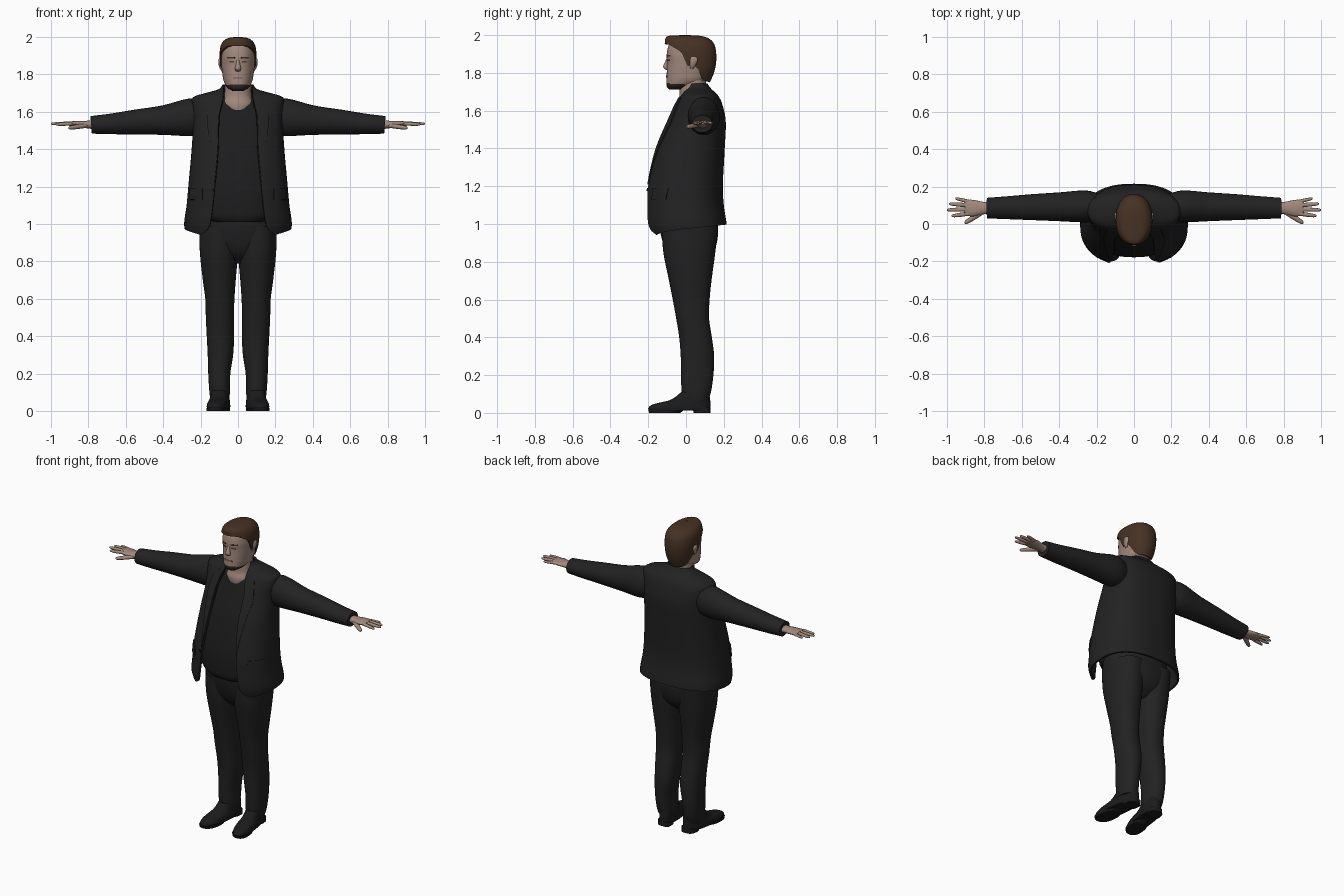
import bpy, bmesh
from math import sin, cos, asin, pi, copysign
from mathutils import Vector

cube = bpy.data.objects.get("Cube")
if cube:
    bpy.data.objects.remove(cube, do_unlink=True)


def material(name, *rgb):
    m = bpy.data.materials.new(name)
    m.use_nodes = True
    m.diffuse_color = (*rgb, 1)
    for node in m.node_tree.nodes:
        if node.type == 'BSDF_PRINCIPLED':
            node.inputs["Base Color"].default_value = (*rgb, 1)
            node.inputs["Roughness"].default_value = 0.8
    return m


suit = material("suit black", .016, .016, .016)
shirt_mat = material("shirt black", .012, .012, .013)
leather = material("shoe leather", .011, .011, .012)
skin = material("skin", .36, .25, .205)
hair_mat = material("brown hair", .062, .031, .017)
beard = material("dark beard", .03, .02, .016)
lip = material("lips", .25, .15, .125)
eye_mat = material("eyes", .07, .055, .05)


def interp(rows, t):
    """Smooth curve through rows keyed by their first value."""
    t = min(max(t, rows[0][0]), rows[-1][0])
    i = 0
    while i < len(rows) - 2 and t > rows[i + 1][0]:
        i += 1
    a, b = rows[i], rows[i + 1]
    before, after = rows[max(i - 1, 0)], rows[min(i + 2, len(rows) - 1)]
    h = b[0] - a[0]
    s = (t - a[0]) / h
    out = []
    for k in range(1, len(a)):
        ma = (b[k] - before[k]) / (b[0] - before[0]) * h
        mb = (after[k] - a[k]) / (after[0] - a[0]) * h
        d = b[k] - a[k]
        out.append(a[k] + s * (ma + s * (3 * d - 2 * ma - mb + s * (ma + mb - 2 * d))))
    return out


class Profile:
    """Upright body with rounded sections; rows are z, half width, front y, back y, centre x."""

    def __init__(self, rows, power=2.4, splay=0):
        self.rows, self.power, self.splay = rows, power, splay
        self.low, self.high = rows[0][0], rows[-1][0]

    def point(self, angle, z, off=0):
        w, front, back, cx = interp(self.rows, z)
        e = 2 / self.power
        s, c = sin(angle), cos(angle)
        x = (w + off) * copysign(abs(s) ** e, s)
        y = (front + back) / 2 - ((back - front) / 2 + off) * copysign(abs(c) ** e, c)
        return Vector((cx + x - self.splay * y, y, z))

    def angle(self, x, z):
        r = min(1, abs(x) / interp(self.rows, z)[0])
        return copysign(asin(r ** (self.power / 2)), x)


def build(name, verts, faces, mats, rule=None, closed=True, thick=0, mirror=False):
    for side in ((1, -1) if mirror else (1,)):
        label = name if not mirror else ("left_" if side > 0 else "right_") + name
        me = bpy.data.meshes.new(label)
        me.from_pydata([(v[0] * side, v[1], v[2]) for v in verts], [],
                       [f[::side] for f in faces])
        if closed:
            bm = bmesh.new()
            bm.from_mesh(me)
            bmesh.ops.recalc_face_normals(bm, faces=bm.faces)
            bm.to_mesh(me)
            bm.free()
        for m in mats:
            me.materials.append(m)
        if rule:
            for p in me.polygons:
                p.material_index = rule(p.center)
        ob = bpy.data.objects.new(label, me)
        bpy.context.collection.objects.link(ob)
        bpy.ops.object.select_all(action='DESELECT')
        ob.select_set(True)
        bpy.context.view_layer.objects.active = ob
        if thick:
            mod = ob.modifiers.new("cloth", 'SOLIDIFY')
            mod.thickness, mod.offset = thick, -1
            bpy.ops.object.modifier_apply(modifier=mod.name)
        bpy.ops.object.shade_smooth_by_angle(angle=0.8)


def surface(name, f, nu, nv, mats, ring=True, caps=True, **kw):
    """Grid over u, v in 0..1, joined round u when ring is set."""
    cols = nu if ring else nu + 1
    verts = [f(i / nu, j / nv) for j in range(nv + 1) for i in range(cols)]
    faces = []
    for j in range(nv):
        for i in range(nu):
            a, b = j * cols + i, j * cols + (i + 1) % cols
            faces.append([a, b, b + cols, a + cols])
    if ring and caps:
        faces += [list(range(cols))[::-1], list(range(nv * cols, (nv + 1) * cols))]
    build(name, verts, faces, mats, closed=ring and caps, **kw)


def loft(name, p, mats, nv=24, nu=40, **kw):
    span = p.high - p.low
    surface(name, lambda u, v: p.point(2 * pi * u, p.low + span * v), nu, nv, mats, **kw)


def plate(name, p, x0, x1, z0, z1, mat, off=.004, **kw):
    """Thin patch lying on a profile between two x limits."""
    def f(u, v):
        z = z0 + (z1 - z0) * v
        return p.point(p.angle(x0(z) + (x1(z) - x0(z)) * u, z), z, off)
    surface(name, f, 10, 10, [mat], ring=False, thick=.006, **kw)


def tube(name, rows, mat, nu=20, nv=20, mirror=True):
    """Tapered limb; rows are x, y, z, side radius, upper radius."""
    keyed = [(i, *r) for i, r in enumerate(rows)]
    d = (Vector(rows[-1][:3]) - Vector(rows[0][:3])).normalized()
    side = d.cross(Vector((0, 1, 0) if abs(d.z) > .7 else (0, 0, 1))).normalized()
    up = side.cross(d)

    def f(u, v):
        x, y, z, rs, ru = interp(keyed, v * (len(rows) - 1))
        return Vector((x, y, z)) + side * (rs * cos(2 * pi * u)) + up * (ru * sin(2 * pi * u))
    surface(name, f, nu, nv, [mat], mirror=mirror)


def flat(value):
    return lambda z: value


# Trousers: hips and two legs
loft("trouser_hips", Profile([(.79, .05, -.04, .09, 0), (.85, .15, -.1, .145, 0),
     (.95, .205, -.135, .17, 0), (1.06, .2, -.15, .16, 0)]), [suit])
loft("trouser_leg", Profile([(.065, .05, -.008, .115, .097), (.1, .055, -.022, .13, .098),
     (.2, .059, -.026, .145, .1), (.3, .068, -.028, .149, .094), (.4, .073, -.036, .137, .094),
     (.5, .075, -.052, .122, .097), (.6, .078, -.07, .125, .097), (.7, .088, -.09, .135, .1),
     (.85, .102, -.12, .155, .102), (.99, .104, -.13, .17, .103)], 2.2), [suit], nv=40, mirror=True)

# Shoes with sole and heel
loft("shoe", Profile([(.012, .055, -.195, .125, .1), (.025, .058, -.2, .13, .1),
     (.045, .055, -.175, .13, .1), (.068, .05, -.085, .128, .1), (.11, .046, -.025, .122, .1)],
     2.4, .12), [leather], mirror=True)
loft("shoe_sole", Profile([(0, .052, -.195, -.03, .1), (.016, .055, -.2, -.01, .1)], 2.4, .12),
     [leather], nv=1, mirror=True)
loft("shoe_heel", Profile([(0, .045, .04, .13, .1), (.03, .045, .035, .13, .1)], 3, .12),
     [leather], nv=1, mirror=True)

# Shirt under the jacket
loft("shirt", Profile([(1.012, .17, -.16, .15, 0), (1.04, .205, -.176, .15, 0),
     (1.2, .22, -.172, .15, 0), (1.4, .21, -.125, .17, 0), (1.55, .19, -.066, .17, 0),
     (1.62, .15, -.04, .16, 0), (1.66, .1, -.025, .13, 0), (1.7, .076, -.01, .11, 0)]),
     [shirt_mat], nv=40)

# Open jacket with rounded front corners
jacket = Profile([(.94, .278, -.205, .217, 0), (1, .288, -.22, .215, 0), (1.1, .275, -.222, .2, 0),
    (1.2, .266, -.215, .195, 0), (1.4, .248, -.165, .205, 0), (1.55, .24, -.1, .21, 0),
    (1.64, .247, -.055, .19, 0), (1.68, .238, -.03, .17, 0), (1.7, .175, -.015, .15, 0),
    (1.72, .105, 0, .13, 0), (1.745, .082, 0, .112, 0)])
OPENING = [(.94, .205), (.96, .172), (1, .15), (1.2, .125), (1.4, .106), (1.58, .1),
           (1.66, .082), (1.72, .078), (1.745, .076)]


def opening(z):
    return interp(OPENING, z)[0]


def jacket_point(u, v):
    hem = .942 + .055 * sin(pi * u)
    z = hem + (jacket.high - hem) * (1 - (1 - v) ** 1.5)
    start = jacket.angle(opening(z), z)
    return jacket.point(start + (2 * pi - 2 * start) * u, z)


surface("jacket", jacket_point, 64, 60, [suit], ring=False, thick=.012)
plate("lapel", jacket, opening, lambda z: opening(z) + .058 * min(1, (z - 1.2) / .33),
      1.21, 1.67, suit, .007, mirror=True)
plate("pocket_flap", jacket, flat(.19), flat(.255), 1.13, 1.19, suit, .005, mirror=True)
plate("jacket_button", jacket, flat(-.143), flat(-.128), 1.175, 1.19, leather, .006)

# Sleeves
tube("sleeve", [(.18, .09, 1.575, .07, .09), (.26, .094, 1.57, .085, .1),
     (.4, .092, 1.555, .077, .079), (.55, .09, 1.545, .069, .066), (.68, .087, 1.535, .061, .055),
     (.785, .085, 1.53, .055, .047)], suit, nu=28, nv=30)

# Hands
tube("palm", [(.76, .085, 1.53, .03, .024), (.81, .085, 1.532, .034, .02),
     (.86, .085, 1.535, .044, .016), (.905, .087, 1.537, .042, .011)], skin)


def finger(name, base, tip, r):
    a, b = Vector(base), Vector(tip)
    rows = [(*a.lerp(b, t), r * k, r * k * .9) for t, k in ((0, 1), (.5, 1), (.9, .75), (1, .3))]
    tube(name, rows, skin, nu=10, nv=10)


finger("index_finger", (.885, .055, 1.537), (.975, .043, 1.532), .011)
finger("middle_finger", (.885, .078, 1.538), (1, .075, 1.536), .011)
finger("ring_finger", (.885, .1, 1.538), (.988, .108, 1.536), .011)
finger("little_finger", (.87, .117, 1.536), (.955, .137, 1.534), .0095)
finger("thumb", (.81, .066, 1.527), (.905, .004, 1.513), .014)

# Neck and head, bearded under the chin
loft("neck", Profile([(1.58, .06, -.04, .1, 0), (1.64, .085, -.046, .11, 0),
     (1.68, .075, -.035, .105, 0), (1.72, .07, -.034, .103, 0), (1.79, .068, -.03, .11, 0)], 2.2),
     [skin])
head = Profile([(1.712, .03, -.088, -.02, 0), (1.728, .056, -.102, .04, 0),
    (1.76, .075, -.104, .11, 0), (1.8, .083, -.102, .132, 0), (1.85, .089, -.1, .146, 0),
    (1.9, .091, -.102, .148, 0), (1.95, .083, -.09, .135, 0), (1.983, .05, -.065, .09, 0)], 2.2)
loft("head", head, [skin, beard], nv=54, nu=56,
     rule=lambda c: int(c.z < 1.75 - .12 * abs(c.x) and c.y < -.005))

# Facial features
tube("nose", [(0, -.092, 1.882, .008, .008), (0, -.1, 1.86, .01, .01),
     (0, -.107, 1.834, .016, .014), (0, -.104, 1.822, .016, .011), (0, -.098, 1.815, .007, .005)],
     skin, mirror=False)
tube("ear", [(.086, .03, 1.822, .005, .008), (.092, .034, 1.838, .008, .014),
     (.095, .04, 1.862, .01, .02), (.095, .043, 1.88, .009, .018), (.092, .042, 1.89, .004, .007)],
     skin)
plate("eyebrow", head, flat(.017), flat(.056), 1.886, 1.894, hair_mat, .003, mirror=True)
plate("eye", head, flat(.021), flat(.045), 1.864, 1.872, eye_mat, .002, mirror=True)
plate("mouth", head, flat(-.027), flat(.027), 1.776, 1.786, lip, .003)

# Hair: swept crown with sideburns, longer at the nape
crown = Profile([(1.74, .068, -.09, .122, 0), (1.8, .088, -.105, .148, 0),
    (1.86, .096, -.112, .16, 0), (1.92, .098, -.114, .158, 0), (1.96, .09, -.112, .145, 0),
    (1.985, .07, -.107, .115, 0), (1.997, .04, -.085, .07, 0), (2, .008, -.02, .01, 0)], 2.2)
HAIRLINE = [(0, 1.952), (.6, 1.95), (1, 1.93), (1.3, 1.9), (1.45, 1.84), (1.65, 1.84),
            (1.85, 1.82), (2.2, 1.765), (pi, 1.75)]


def hair_point(u, v):
    angle = 2 * pi * u
    low = interp(HAIRLINE, min(angle, 2 * pi - angle))[0]
    return crown.point(angle, low + (crown.high - low) * (1 - (1 - v) ** 2))


surface("hair", hair_point, 64, 30, [hair_mat], caps=False, thick=.014)
tube("hair_top", [(0, 0, 1.985, .03, .03), (0, 0, 1.999, .012, .025)], hair_mat, nv=2, mirror=False)
